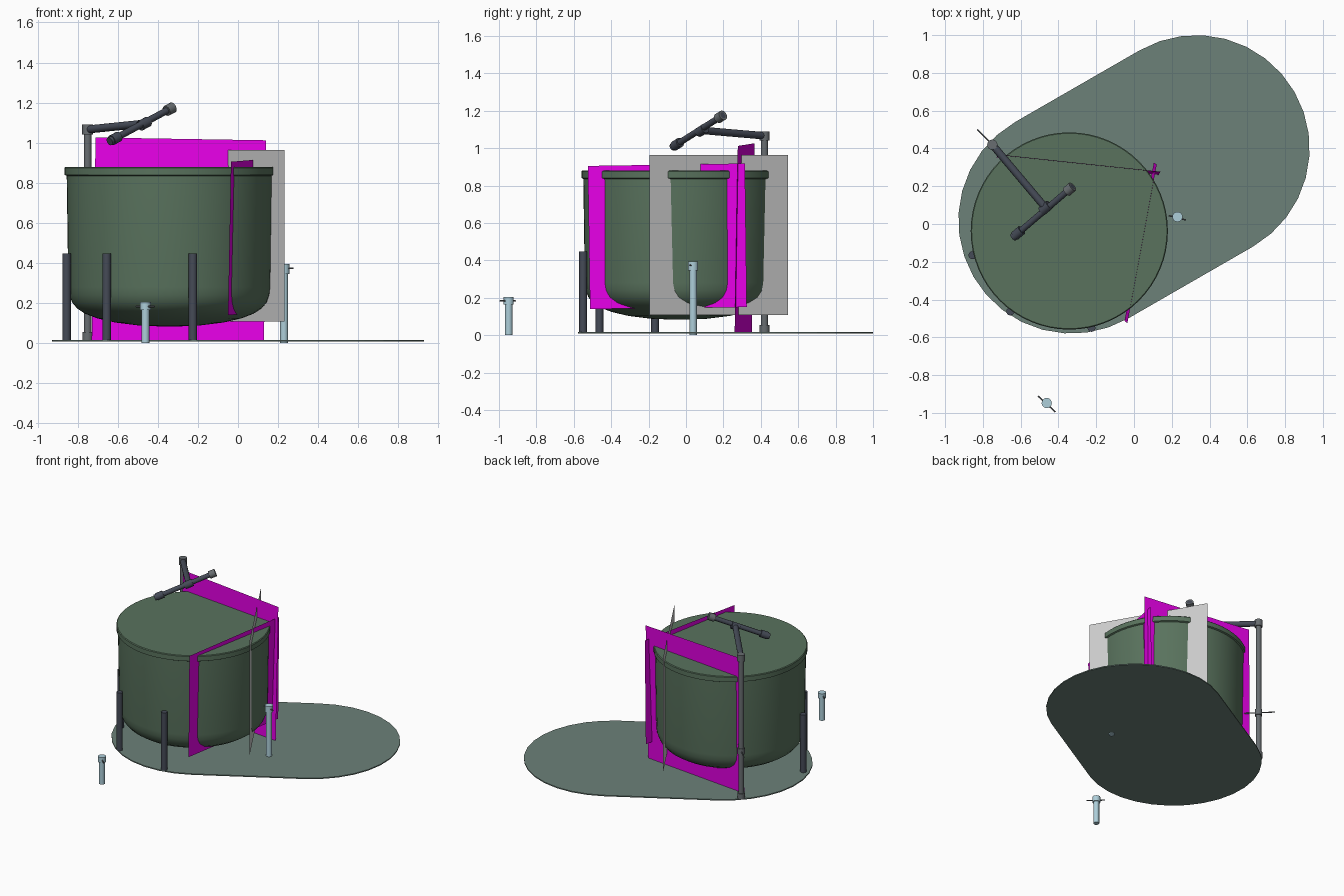
import bpy, bmesh, math
from mathutils import Vector

if "Cube" in bpy.data.objects:
    bpy.data.objects.remove(bpy.data.objects["Cube"])


def material(name, rgb):
    m = bpy.data.materials.new(name)
    m.diffuse_color = (*rgb, 1)
    m.use_nodes = True
    m.node_tree.nodes["Principled BSDF"].inputs["Base Color"].default_value = m.diffuse_color
    return m


GREEN = material("pot_green", (0.10, 0.17, 0.11))
BASE = material("base_green", (0.15, 0.22, 0.19))
DARK = material("dark_steel", (0.06, 0.07, 0.095))
STEEL = material("grey_steel", (0.14, 0.155, 0.165))
BLUE = material("pale_blue", (0.42, 0.62, 0.70))
PINK = material("magenta", (0.80, 0.0, 0.80))


def finish(name, bm, mat, smooth=True):
    bmesh.ops.recalc_face_normals(bm, faces=bm.faces)
    me = bpy.data.meshes.new(name)
    bm.to_mesh(me)
    bm.free()
    ob = bpy.data.objects.new(name, me)
    bpy.context.collection.objects.link(ob)
    if mat:
        me.materials.append(mat)
    if smooth:
        bpy.ops.object.select_all(action='DESELECT')
        ob.select_set(True)
        bpy.context.view_layer.objects.active = ob
        bpy.ops.object.shade_smooth_by_angle(angle=math.radians(35))
    return ob


def lathe(name, profile, start, axis, mat, segs=20):
    """Revolve (radius, height) points about an axis, with capped ends."""
    bm = bmesh.new()
    start = Vector(start)
    q = Vector((0, 0, 1)).rotation_difference(Vector(axis).normalized())
    rings = []
    for r, h in profile:
        rings.append([bm.verts.new(start + q @ Vector((
            r * math.cos(2 * math.pi * i / segs),
            r * math.sin(2 * math.pi * i / segs), h))) for i in range(segs)])
    for a, b in zip(rings, rings[1:]):
        for i in range(segs):
            j = (i + 1) % segs
            bm.faces.new((a[i], a[j], b[j], b[i]))
    bm.faces.new(rings[0])
    bm.faces.new(rings[-1])
    return finish(name, bm, mat)


def rod(name, a, b, r, mat, segs=16):
    d = Vector(b) - Vector(a)
    return lathe(name, [(r, 0), (r, d.length)], a, d, mat, segs)


def panel(name, corners, mat):
    bm = bmesh.new()
    bm.faces.new([bm.verts.new(c) for c in corners])
    return finish(name, bm, mat, False)


# Stadium-shaped base plate, turned 30 degrees
bm = bmesh.new()
outline = []
for cx, cy, a0 in ((0.33, 0.40, -60), (-0.33, 0.02, 120)):
    for i in range(17):
        a = math.radians(a0 + 180 * i / 16)
        outline.append((cx + 0.6 * math.cos(a), cy + 0.6 * math.sin(a)))
face = bm.faces.new([bm.verts.new((x, y, 0.008)) for x, y in outline])
ext = bmesh.ops.extrude_face_region(bm, geom=[face])
top = [v for v in ext["geom"] if isinstance(v, bmesh.types.BMVert)]
bmesh.ops.translate(bm, verts=top, vec=(0, 0, 0.008))
finish("base_plate", bm, BASE, False)

# Tank: dished bottom, near-straight wall, raised rim, flat lid
lathe("tank", [(0.03, 0.083), (0.15, 0.088), (0.27, 0.103), (0.36, 0.124),
               (0.42, 0.147), (0.46, 0.173), (0.485, 0.203), (0.499, 0.24),
               (0.504, 0.28), (0.512, 0.835), (0.522, 0.84),
               (0.522, 0.875), (0.517, 0.88)],
      (-0.3425, -0.037, 0), (0, 0, 1), GREEN, 64)

# Three support legs
for i, (x, y) in enumerate(((-0.855, -0.165), (-0.655, -0.463), (-0.225, -0.55))):
    rod(f"support_leg_{i + 1}", (x, y, 0.016), (x, y, 0.447), 0.021, DARK)

# Crossing upright panels
panel("back_panel", [(-0.73, 0.352, 0.012), (0.13, 0.26, 0.012),
                     (0.14, 0.277, 1.012), (-0.71, 0.367, 1.026)], PINK)
panel("side_panel", [(-0.05, -0.513, 0.14), (0.105, 0.325, 0.15),
                     (0.12, 0.315, 0.918), (-0.035, -0.525, 0.905)], PINK)
panel("grey_panel", [(0.232, -0.195, 0.108), (-0.192, 0.545, 0.108),
                     (-0.192, 0.545, 0.963), (0.232, -0.195, 0.963)], None)

# Pale blue taps: stem, wider cap and thin handle
for n, x, y, h, cap, hd in (("front", -0.462, -0.948, 0.205, 0.04, (0.046, -0.042)),
                            ("side", 0.23, 0.038, 0.395, 0.05, (0.046, -0.012))):
    r = 0.020
    lathe(f"{n}_tap", [(r, 0), (r, h - cap), (r + 0.007, h - cap), (r + 0.007, h)],
          (x, y, 0), (0, 0, 1), BLUE)
    z = h - 0.022
    rod(f"{n}_tap_handle", (x - hd[0], y - hd[1] - 0.005, z),
        (x + hd[0], y + hd[1] - 0.005, z), 0.004, STEEL, 8)

# Spray mast with foot, valve collar and top elbow
mx, my = -0.75, 0.42
lathe("mast", [(0.026, 0.012), (0.026, 0.055), (0.019, 0.055), (0.019, 0.345),
               (0.025, 0.345), (0.025, 0.39), (0.019, 0.39), (0.019, 1.04)],
      (mx, my, 0), (0, 0, 1), STEEL)
rod("mast_valve_handle", (mx - 0.08, my + 0.08, 0.368),
    (mx + 0.08, my - 0.08, 0.368), 0.004, STEEL, 8)
rod("mast_elbow", (mx, my, 1.04), (mx, my, 1.09), 0.027, STEEL)

# Spray arm and tilted crossbar with end caps
hub = Vector((-0.468, 0.085, 1.095))
lo, hi = Vector((-0.63, -0.062, 1.012)), Vector((-0.325, 0.198, 1.176))
d = (hi - lo).normalized()
rod("spray_arm", (mx, my, 1.066), hub, 0.020, DARK)
rod("spray_hub", hub - d * 0.028, hub + d * 0.028, 0.026, DARK)
rod("spray_bar", lo, hi, 0.017, DARK)
rod("spray_cap_low", lo, lo + d * 0.05, 0.026, DARK)
rod("spray_tip_low", lo - d * 0.015, lo, 0.021, DARK)
rod("spray_cap_high", hi - d * 0.045, hi, 0.027, STEEL)
